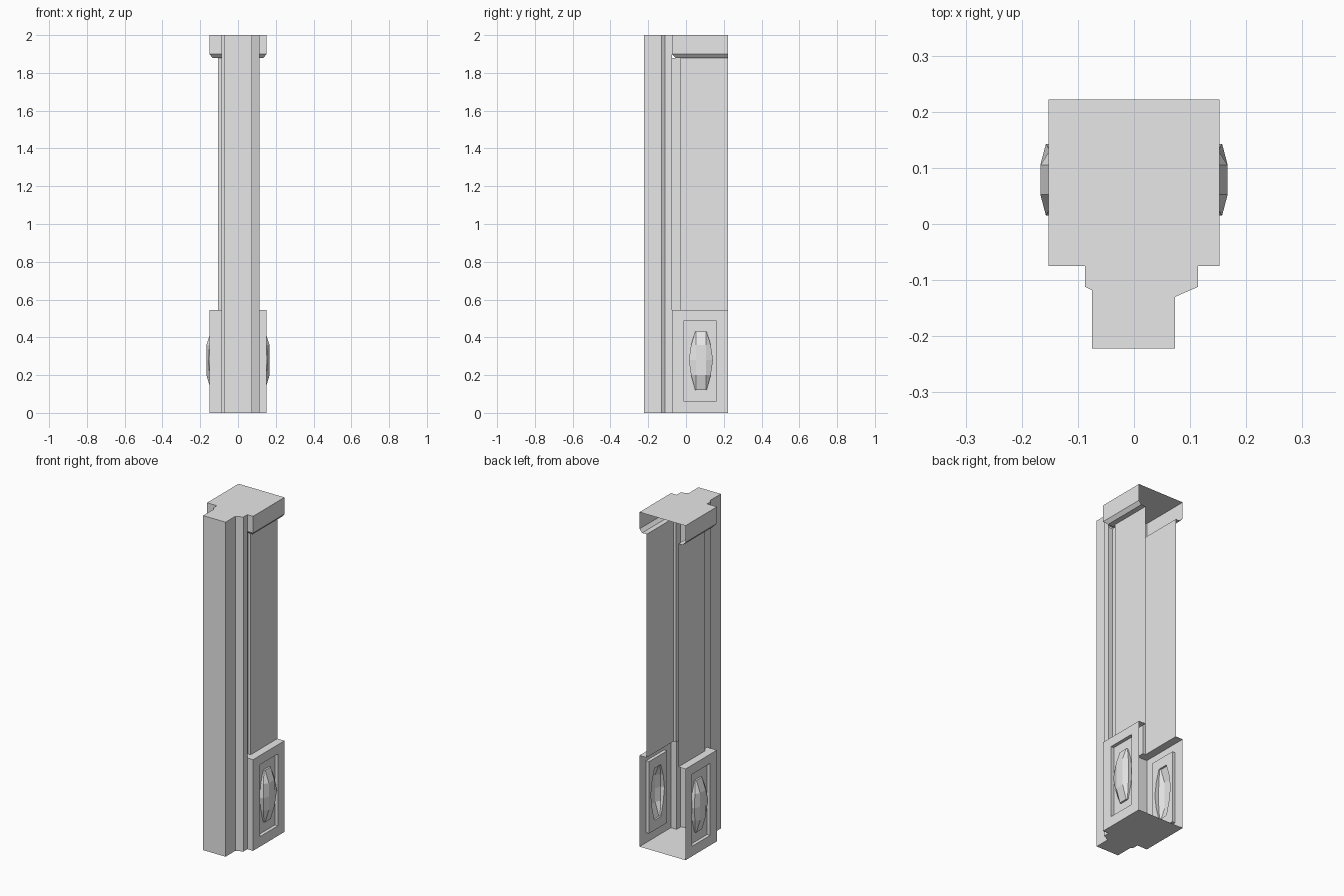
import bpy, bmesh

cube = bpy.data.objects.get("Cube")
if cube:
    bpy.data.objects.remove(cube, do_unlink=True)

stone = bpy.data.materials.new("pale_grey_stone")
stone.use_nodes = True
GREY = (0.8, 0.8, 0.8, 1)
stone.diffuse_color = GREY
stone.node_tree.nodes["Principled BSDF"].inputs["Base Color"].default_value = GREY

# Shared dimensions
BACK, STEP, PANEL_Y = 0.222, -0.075, -0.03
WIDE, PANEL_X, GROOVE = 0.152, 0.105, 0.087
BASE_TOP, CAP_LOW, CAP_EDGE, TOP = 0.545, 1.88, 1.90, 2.0


def build(name, polygons):
    """Make one flat-shaded object from a list of polygons."""
    bm = bmesh.new()
    for poly in polygons:
        bm.faces.new([bm.verts.new(p) for p in poly])
    bmesh.ops.remove_doubles(bm, verts=bm.verts, dist=0.0001)
    bmesh.ops.recalc_face_normals(bm, faces=bm.faces)
    mesh = bpy.data.meshes.new(name)
    bm.to_mesh(mesh)
    bm.free()
    mesh.materials.append(stone)
    obj = bpy.data.objects.new(name, mesh)
    bpy.context.collection.objects.link(obj)
    return obj


def loft(rows, closed=False):
    """Quads between successive rows of points."""
    quads = []
    for a, b in zip(rows, rows[1:]):
        n = len(a)
        for i in range(n if closed else n - 1):
            j = (i + 1) % n
            quads.append([a[i], a[j], b[j], b[i]])
    return quads


def at(path, z):
    return [(x, y, z) for x, y in path]


# Front pilaster, full height, with its stepped profile
front = [(-GROOVE, STEP), (-GROOVE, -0.112), (-0.075, -0.118), (-0.075, -0.222),
         (0.073, -0.222), (0.073, -0.13), (0.114, -0.112), (0.114, STEP)]
build("front_pilaster", loft([at(front, 0), at(front, TOP)]))

# Top and bottom plates follow the complete outline
outline = [(-WIDE, BACK), (-WIDE, STEP)] + front + [(WIDE, STEP), (WIDE, BACK)]
build("top_plate", [at(outline, TOP)])
build("bottom_plate", [at(outline, 0)])


def rect(x, y0, y1, z0, z1):
    return [(x, y0, z0), (x, y1, z0), (x, y1, z1), (x, y0, z1)]


def raised_boss(s, floor, y0, y1, z0, z1):
    """Faceted oval boss and the recess floor around it."""
    c = 0.079
    rows = []
    for z, w, rim, crown in ((0.12, 0.03, 0.137, 0.143), (0.20, 0.052, 0.15, 0.167),
                             (0.28, 0.064, 0.157, 0.167), (0.36, 0.052, 0.15, 0.167),
                             (0.43, 0.03, 0.137, 0.143)):
        half = [(floor, w), (rim, w), (crown, 0.026)]
        rows.append([(s * x, c - d, z) for x, d in half] +
                    [(s * x, c + d, z) for x, d in reversed(half)])
    x = s * floor
    near, far = [r[0] for r in rows], [r[-1] for r in rows]
    a, b, d, e = rect(x, y0, y1, z0, z1)
    surround = [[a, e] + near[::-1], [b, d] + far[::-1],
                [a, b, far[0], near[0]], [e, d, far[-1], near[-1]]]
    return loft(rows) + [rows[0], rows[-1]] + surround


for side, s, inner in (("left", 1, 0.114), ("right", -1, GROOVE)):
    # Side panel of the shaft with its vertical groove
    panel = [(s * PANEL_X, BACK), (s * PANEL_X, PANEL_Y), (s * GROOVE, PANEL_Y),
             (s * GROOVE, STEP), (s * inner, STEP)]
    build(side + "_shaft_panel", loft([at(panel, BASE_TOP), at(panel, CAP_LOW)]))

    rim = [(s * WIDE, BACK), (s * WIDE, STEP), (s * GROOVE, STEP)]
    joint = [(s * PANEL_X, BACK), (s * PANEL_Y * -3.5, PANEL_Y), (s * GROOVE, PANEL_Y)]

    # Pedestal: framed side, front return and ledge
    hole = (-0.01, 0.16, 0.06, 0.49)
    faces = loft([rect(s * WIDE, STEP, BACK, 0, BASE_TOP),
                  rect(s * WIDE, *hole), rect(s * 0.132, *hole)], closed=True)
    faces += loft([at([rim[1], (s * inner, STEP)], z) for z in (0, BASE_TOP)])
    faces += loft([at(rim, BASE_TOP), at(joint, BASE_TOP)])
    build(side + "_pedestal", faces)
    build(side + "_pedestal_boss", raised_boss(s, 0.132, *hole))

    # Cap: upright band, chamfer and soffit
    lower = [(s * 0.135, BACK), (s * 0.135, -0.055), (s * GROOVE, -0.055)]
    build(side + "_cap", loft([at(rim, TOP), at(rim, CAP_EDGE),
                               at(lower, CAP_LOW), at(joint, CAP_LOW)]))
